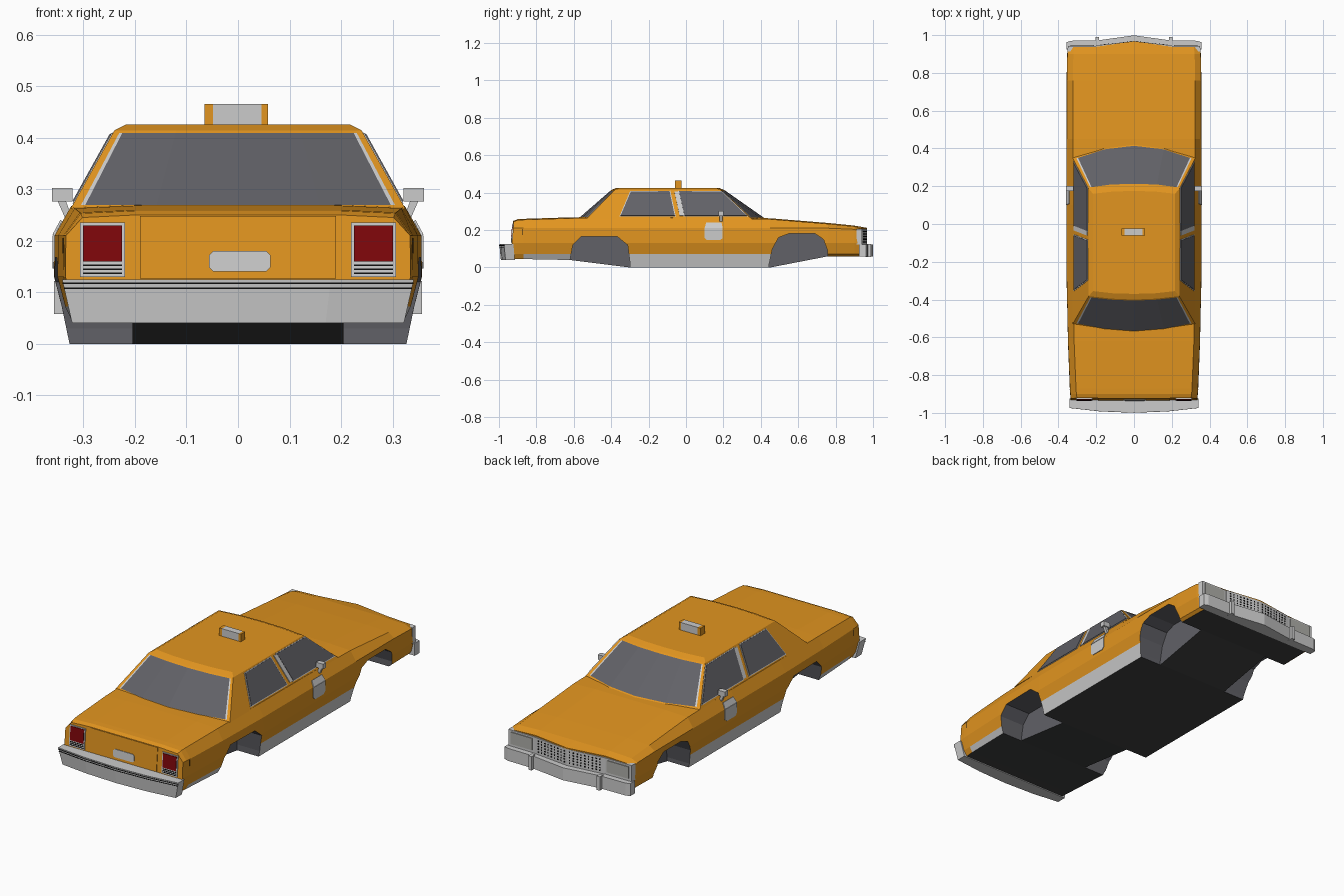
import bpy, bmesh
from mathutils import Vector

if "Cube" in bpy.data.objects:
    bpy.data.objects.remove(bpy.data.objects["Cube"])


def material(name, r, g, b):
    m = bpy.data.materials.new(name)
    m.diffuse_color = (r, g, b, 1)
    m.use_nodes = True
    m.node_tree.nodes["Principled BSDF"].inputs["Base Color"].default_value = m.diffuse_color
    return m


YELLOW = material("taxi yellow", 0.76, 0.30, 0.014)
GREY = material("light grey", 0.60, 0.60, 0.60)
BLACK = material("underbody black", 0.05, 0.052, 0.052)
TRIM = material("slot black", 0.004, 0.004, 0.004)
GLASS = material("dark glass", 0.12, 0.12, 0.135)
RED = material("tail light red", 0.21, 0.002, 0.003)
LAMP = material("lamp grey", 0.43, 0.43, 0.40)


def finish(name, bm, mats):
    bmesh.ops.recalc_face_normals(bm, faces=bm.faces)
    me = bpy.data.meshes.new(name)
    bm.to_mesh(me)
    bm.free()
    for m in mats:
        me.materials.append(m)
    ob = bpy.data.objects.new(name, me)
    bpy.context.collection.objects.link(ob)
    return ob


def prisms(name, polys, vec, mat, mirror=False, taper=1.0):
    """Extrude each outline along vec; optionally mirror across x."""
    bm = bmesh.new()
    for s in ((1, -1) if mirror else (1,)):
        for poly in polys:
            n = len(poly)
            a = [bm.verts.new((s * p[0], p[1], p[2])) for p in poly]
            b = [bm.verts.new((s * (p[0] * taper + vec[0]), p[1] + vec[1], p[2] + vec[2])) for p in poly]
            bm.faces.new(a)
            bm.faces.new(b[::-1])
            for i in range(n):
                bm.faces.new((a[i], b[i], b[(i + 1) % n], a[(i + 1) % n]))
    return finish(name, bm, [mat])


def box(name, x0, x1, y0, y1, z0, z1, mat, mirror=False):
    return prisms(name, [[(x0, y0, z0), (x1, y0, z0), (x1, y1, z0), (x0, y1, z0)]],
                  (0, 0, z1 - z0), mat, mirror)


def rear_y(z):
    return -0.937 + (z - 0.05) * 0.08


# Lower body: cross-sections lofted along y  (y, half width, top, bottom)
stations = [(-0.93, .335, .250, .045), (-0.90, .338, .258, .045), (-0.87, .340, .260, .045),
            (-0.62, .350, .268, .040), (-0.30, .357, .272, 0), (0.10, .357, .270, 0),
            (0.45, .357, .263, 0), (0.76, .357, .238, .06), (0.90, .354, .224, .06), (0.93, .350, .212, .06)]
bm = bmesh.new()
rings = []
for i, (y, w, top, bot) in enumerate(stations):
    half = [(0, bot), (0.2, bot), (w - .03, bot), (w - .015, .072), (w, .13),
            (w - .001, min(.21, top - .02)), (w - .033, top - .005), (0.2, top), (0, top)]
    full = half + [(-x, z) for x, z in half[7:0:-1]]
    ring = []
    for x, z in full:
        yy = y
        if i == 0:
            yy = rear_y(z)
        if i == len(stations) - 1:
            yy += (0.03 if x == 0 else 0) + (0.008 if z > .2 else 0)
        ring.append(bm.verts.new((x, yy, z)))
    rings.append(ring)
for i in range(len(rings) - 1):
    a, b = rings[i], rings[i + 1]
    for k in range(16):
        f = bm.faces.new((a[k], a[(k + 1) % 16], b[(k + 1) % 16], b[k]))
        if k in (0, 1, 14, 15):
            f.material_index = 2
        elif k in (2, 13) and 2 <= i < 7:
            f.material_index = 1
for r in (rings[0], rings[-1]):
    for idx in ([0, 1, 7, 8], range(1, 8), [0, 8, 9, 15], range(9, 16)):
        bm.faces.new([r[k] for k in idx])
body = finish("body", bm, [YELLOW, GREY, BLACK, GLASS])

# Wheel wells cut from the body
arches = [[(-.62, -.1), (-.62, .04), (-.605, .12), (-.56, .167), (-.37, .167), (-.312, .12), (-.30, .03), (-.30, -.1)],
          [(.445, -.1), (.445, .02), (.462, .10), (.495, .16), (.55, .181), (.69, .181), (.735, .15), (.757, .09), (.76, -.1)]]
cutter = prisms("wheel_well_cutter", [[(.205, y, z) for y, z in a] for a in arches], (.3, 0, 0), GLASS, True)
cutter.data.materials.clear()
for m in (YELLOW, GREY, BLACK, GLASS):
    cutter.data.materials.append(m)
for p in cutter.data.polygons:
    p.material_index = 3
cutter.hide_render = True
mod = body.modifiers.new("wells", 'BOOLEAN')
mod.object = cutter
mod.operation = 'DIFFERENCE'
mod.solver = 'EXACT'
bpy.context.view_layer.objects.active = body
bpy.ops.object.modifier_apply(modifier="wells")
bpy.data.objects.remove(cutter)

# Cabin: base, eave and roof half outlines, front to back, with screens as cut faces
base = [(0, .425, .260), (.16, .405, .260), (.325, .350, .260), (.325, -.53, .262), (.16, -.562, .262), (0, -.575, .262)]
eave = [(0, .205, .414), (.12, .202, .414), (.24, .187, .414), (.24, -.382, .414), (.12, -.395, .414), (0, -.40, .414)]
roof = [(0, .175, .426), (.11, .172, .426), (.217, .160, .426), (.217, -.355, .426), (.11, -.367, .426), (0, -.37, .426)]


def outline(pts):
    """Add screen edge points near each corner, then mirror to a full ring."""
    p = [Vector(q) for q in pts]
    h = [p[0], p[1], p[2].lerp(p[1], .15), p[2].lerp(p[1], .10), p[2],
         p[3], p[3].lerp(p[4], .10), p[3].lerp(p[4], .15), p[4], p[5]]
    return h + [Vector((-q.x, q.y, q.z)) for q in h[8:0:-1]]


lo, hi = outline(base), outline(eave)
levels = [[a.lerp(b, v) for a, b in zip(lo, hi)] for v in (0, .05, .965, 1)] + [outline(roof)]
bm = bmesh.new()
rings = [[bm.verts.new(p) for p in lev] for lev in levels]
for j in range(4):
    a, b = rings[j], rings[j + 1]
    for k in range(18):
        f = bm.faces.new((a[k], a[(k + 1) % 18], b[(k + 1) % 18], b[k]))
        if j == 1:
            f.material_index = 1 if k in (0, 1, 7, 8, 9, 10, 16, 17) else 2 if k in (2, 6, 11, 15) else 0
bm.faces.new(rings[0])
bm.faces.new(rings[-1])
finish("cabin", bm, [YELLOW, GLASS, GREY])


# Side windows on the sloped cabin sides
def cabin_side(y, z):
    return (.325 - (z - .261) * .085 / .153, y, z)


windows = {"rear_side_window": [(-.35, .275), (-.295, .404), (-.088, .406), (-.06, .275)],
           "front_side_window": [(-.037, .406), (-.008, .275), (.325, .275), (.19, .404)]}
for name, poly in windows.items():
    cy, cz = sum(p[0] for p in poly) / 4, sum(p[1] for p in poly) / 4
    big = [(cy + (y - cy) * 1.04, cz + (z - cz) * 1.05) for y, z in poly]
    prisms(name + "_trim", [[cabin_side(*p) for p in big]], (.002, 0, .001), GREY, True)
    prisms(name, [[cabin_side(*p) for p in poly]], (.004, 0, .0022), GLASS, True)
prisms("door_pillar_trim", [[cabin_side(*p) for p in ((-.062, .405), (-.037, .405), (-.009, .276), (-.034, .276))]],
       (.003, 0, .0016), GREY, True)

# Bumpers: plan outlines extruded upward
prisms("rear_bumper", [[(-.322, -.915, .04), (-.322, -.965, .04), (-.17, -.983, .04), (0, -.99, .04),
                        (.17, -.983, .04), (.322, -.965, .04), (.322, -.915, .04)]],
       (0, -.008, .085), GREY, taper=1.06)
for z in (.106, .116):
    v = (z - .04) / .085
    k, d = 1 + .06 * v, .008 * v + .002
    prisms("rear_bumper_stripe", [[(.323 * k, -.965 - d, z), (.17 * k, -.983 - d, z), (0, -.99 - d, z),
                                   (0, -.98, z), (.17 * k, -.975, z), (.32 * k, -.95, z)]],
           (0, -.0002, .003), TRIM, True)
prisms("front_bumper", [[(-.357, .925, .058), (-.357, .962, .058), (-.335, .97, .058), (-.19, .972, .058), (0, .999, .058),
                         (.19, .972, .058), (.335, .97, .058), (.357, .962, .058), (.357, .925, .058)]],
       (0, 0, .064), GREY)
box("front_bumper_guard", .185, .203, .96, .99, .055, .126, GREY, True)

# Front lamps and grille
prisms("headlamp_surround", [[(.352, .912, .122), (.35, .942, .122), (.2, .943, .122), (.2, .92, .122)]],
       (0, 0, .083), GREY, True)
box("headlamp", .212, .335, .94, .947, .135, .196, LAMP, True)
prisms("grille", [[(-.2, .92, .122), (-.2, .945, .122), (0, .968, .122), (.2, .945, .122), (.2, .92, .122)]],
       (0, 0, .084), GREY)
slots = []
for i in range(9):
    for j in range(5):
        x, z = .012 + i * .02, .134 + j * .014
        ya, yb = .968 - x * .115, .968 - (x + .006) * .115
        slots.append([(x, ya, z), (x + .006, yb, z), (x + .006, yb, z + .006), (x, ya, z + .006)])
prisms("grille_slots", slots, (0, .002, 0), TRIM, True)


# Rear details lying on the sloped tail
def tail_plate(name, x0, x1, z0, z1, t, mat, mirror=False):
    prisms(name, [[(x0, rear_y(z0), z0), (x1, rear_y(z0), z0), (x1, rear_y(z1), z1), (x0, rear_y(z1), z1)]],
           (0, -t, 0), mat, mirror)


tail_plate("boot_panel", -.19, .19, .127, .248, .003, YELLOW)
x0, x1, z0, z1, c = -.056, .063, .14, .18, .008
prisms("number_plate", [[(x, rear_y(z), z) for x, z in (
    (x0 + c, z0), (x1 - c, z0), (x1, z0 + c), (x1, z1 - c), (x1 - c, z1), (x0 + c, z1), (x0, z1 - c), (x0, z0 + c))]],
    (0, -.006, 0), GREY)
tail_plate("tail_light_surround", .219, .307, .13, .235, .004, GREY, True)
tail_plate("tail_light", .225, .301, .16, .23, .007, RED, True)
for z in (.135, .143, .151):
    tail_plate("tail_light_slot", .225, .301, z, z + .003, .006, TRIM, True)

# Door badges (bent over the belt line) and side markers
prisms("door_badge_lower", [[(.355, .10, .158), (.355, .112, .146), (.355, .183, .146), (.355, .196, .158),
                             (.355, .196, .21), (.355, .10, .21)]], (.005, 0, 0), GREY, True)
prisms("door_badge_upper", [[(.356, .10, .21), (.356, .196, .21), (.341, .190, .238), (.341, .108, .238)]],
       (.004, 0, .002), GREY, True)
box("side_marker", .33, .3405, -.877, -.874, .175, .205, TRIM, True)

# Door mirrors
box("mirror", .321, .361, .175, .20, .276, .302, GREY, True)
prisms("mirror_stalk", [[(.322, .18, .245), (.336, .18, .245), (.35, .18, .277), (.334, .18, .277)]],
       (0, .015, 0), GREY, True)

# Roof sign
box("roof_sign", -.049, .046, -.06, -.025, .42, .465, GREY)
box("roof_sign_end_left", -.065, -.049, -.06, -.025, .42, .465, YELLOW)
box("roof_sign_end_right", .046, .058, -.06, -.025, .42, .465, YELLOW)
